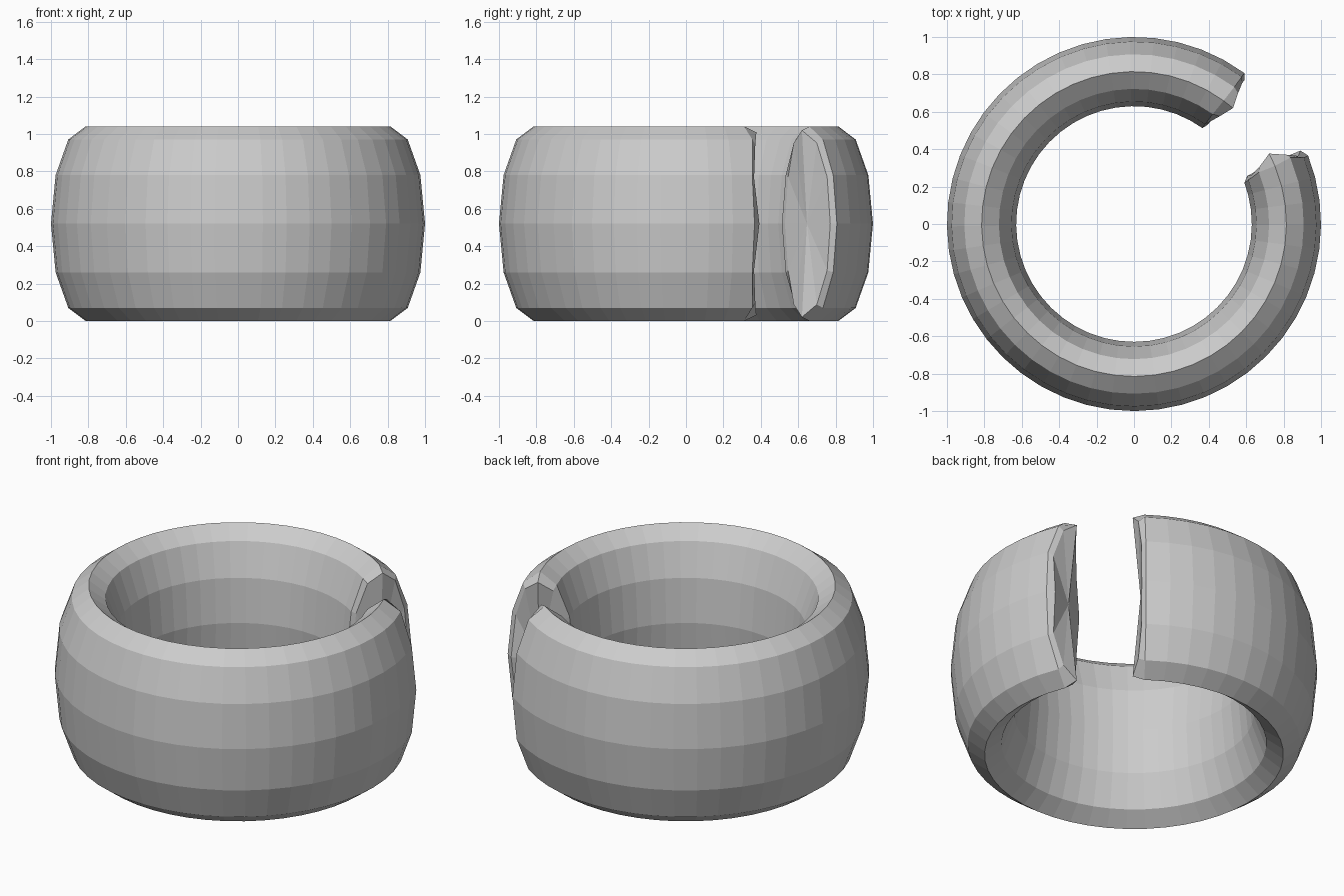
import bpy, bmesh
from math import sin, cos, pi, radians

if "Cube" in bpy.data.objects:
    bpy.data.objects.remove(bpy.data.objects["Cube"])

SIDES, STEPS = 12, 44
R, RX, RZ = 0.815, 0.185, 0.52

bm = bmesh.new()


def section(angles, scale_x=1.0, scale_z=1.0):
    # Twelve-sided oval section; each corner has its own sweep angle
    ring = []
    for k in range(SIDES):
        t = 2 * pi * k / SIDES
        r = R + RX * scale_x * cos(t)
        z = RZ + RZ * scale_z * sin(t)
        a = radians(angles[k])
        ring.append(bm.verts.new((r * cos(a), r * sin(a), z)))
    return ring


def bridge(a, b):
    for k in range(SIDES):
        n = (k + 1) % SIDES
        bm.faces.new((a[k], a[n], b[n], b[k]))


def cap(ring, angle):
    a = radians(angle)
    c = bm.verts.new((R * cos(a), R * sin(a), RZ))
    for k in range(SIDES):
        bm.faces.new((ring[k], ring[(k + 1) % SIDES], c))


# Broken-end corner angles, starting at the outermost corner, going up and round
start = [53.8, 53.8, 53.8, 54, 54.4, 54.5, 54.5, 54.5, 54.4, 54, 53.8, 53.8]
start_in = [52.5, 52.5, 51.5, 49.5, 51.5, 53.5, 53.5, 53.5, 51.5, 49.5, 51.5, 52.5]
end = [21.5, 21.3, 23, 22.4, 22.5, 21, 20.5, 21, 22.5, 22.4, 23, 21.3]
end_in = [23.8, 22.5, 24.5, 27.5, 24.5, 22.5, 23, 22.5, 24.5, 27.5, 24.5, 22.5]

# Curved band
rings = [section(start_in, 0.85, 0.96), section(start)]
for i in range(1, STEPS):
    rings.append(section([54 + 328 * i / STEPS] * SIDES))
rings += [section([a + 360 for a in end]),
          section([a + 360 for a in end_in], 0.85, 0.94)]
for a, b in zip(rings, rings[1:]):
    bridge(a, b)

# Rough caps at the gap
cap(rings[0], 52.5)
cap(rings[-1], 24)
bmesh.ops.recalc_face_normals(bm, faces=bm.faces)

mesh = bpy.data.meshes.new("open_ring_band")
bm.to_mesh(mesh)
bm.free()
bpy.context.collection.objects.link(bpy.data.objects.new("open_ring_band", mesh))
